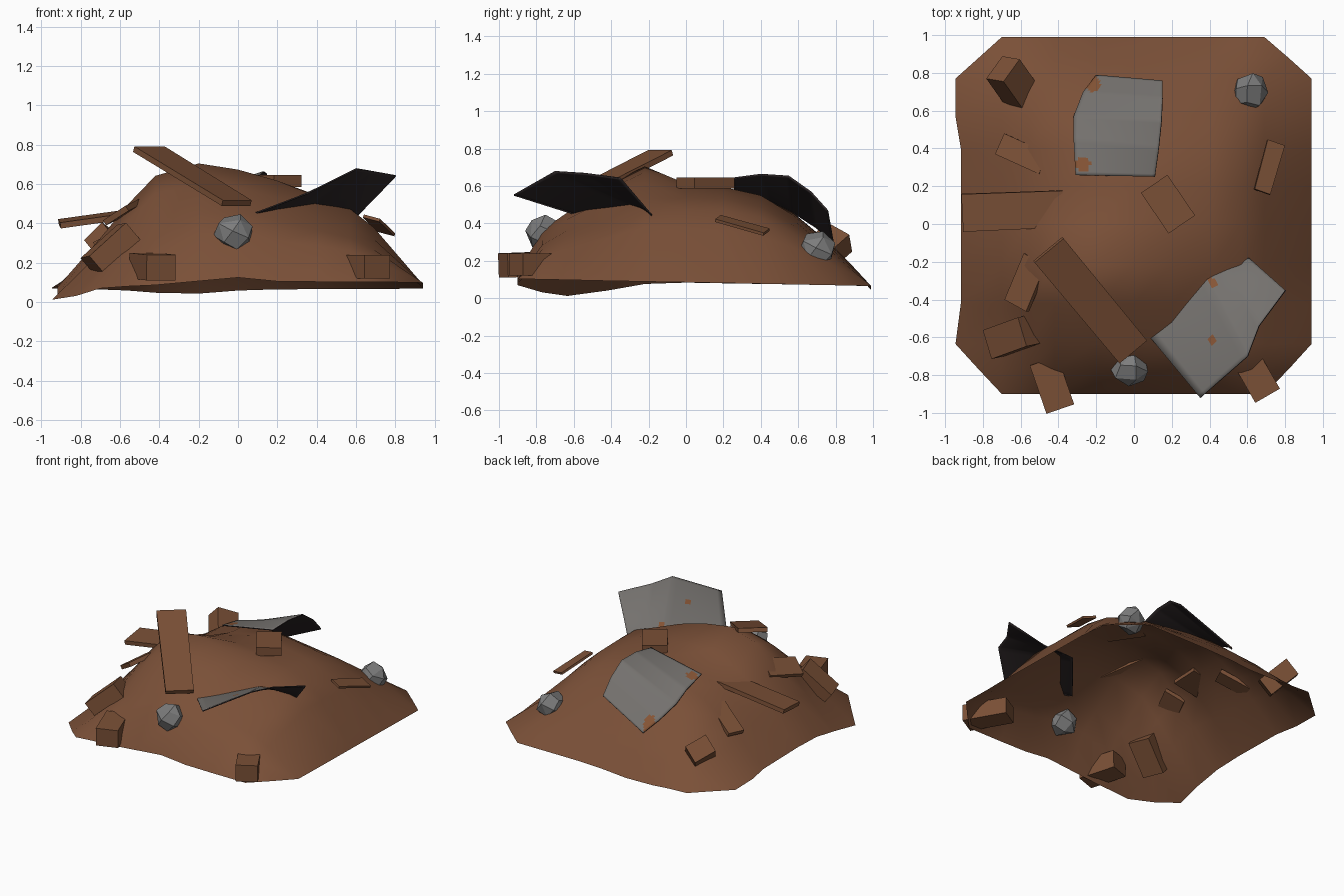
import bpy, bmesh
from math import exp, sin, cos, sqrt
from mathutils import Vector

cube = bpy.data.objects.get("Cube")
if cube:
    bpy.data.objects.remove(cube)


def material(name, color):
    m = bpy.data.materials.new(name)
    m.use_nodes = True
    m.diffuse_color = (*color, 1)
    m.node_tree.nodes["Principled BSDF"].inputs["Base Color"].default_value = (*color, 1)
    return m


dirt = material("dirt brown", (0.195, 0.08, 0.039))
wood = material("wood brown", (0.195, 0.08, 0.037))
stone = material("stone grey", (0.205, 0.205, 0.205))
metal = material("sheet grey", (0.175, 0.165, 0.155))
rust = material("rust orange", (0.24, 0.09, 0.036))
underside = material("sheet underside", (0.031, 0.023, 0.024))


def add(name, bm, *mats):
    me = bpy.data.meshes.new(name)
    bm.to_mesh(me)
    bm.free()
    for m in mats:
        me.materials.append(m)
    ob = bpy.data.objects.new(name, me)
    bpy.context.collection.objects.link(ob)
    return ob


def profile(points, t):
    for (a, p), (b, q) in zip(points, points[1:]):
        if t <= b:
            return p + (q - p) * max(0, (t - a) / (b - a))
    return points[-1][1]


# Mound: two crossed slope profiles over an uneven rim, with hollows and bumps
ACROSS = [(-.94, 0), (-.7, .48), (-.55, .76), (-.42, .95), (-.2, 1.03), (0, .98),
          (.2, .92), (.4, .87), (.6, .74), (.7, .56), (.94, 0)]
ALONG = [(-.9, 0), (-.77, .44), (-.6, .67), (-.4, .87), (-.22, 1), (0, .93),
         (.2, .92), (.4, .85), (.57, .69), (.77, .44), (.88, .27), (.99, 0)]
# x, y, depth (negative for a bump), spread
HOLLOWS = [(-.85, -.63, .095, .09), (-.28, 1, .025, .06), (-.38, .2, .13, .07),
           (.46, -.36, .09, .05), (-.45, -.72, .06, .02),
           (-.02, -.78, -.045, .02), (.12, -.56, -.035, .02)]


def ground(x, y):
    z = .085 - .02 * y
    z += .6 * (profile(ACROSS, x) * profile(ALONG, y)) ** 1.2
    for hx, hy, depth, spread in HOLLOWS:
        z -= depth * exp(-((x - hx) ** 2 + (y - hy) ** 2) / spread)
    return max(z, 0)


xs = [-.945, -.7, -.56, -.42, -.2, 0, .2, .42, .57, .69, .94]
ys = [-.9, -.77, -.635, -.42, -.22, 0, .2, .4, .57, .77, .88, .99]
bm = bmesh.new()
grid = {}
last_x, last_y = len(xs) - 1, len(ys) - 1
for i, x in enumerate(xs):
    for j, y in enumerate(ys):
        # pull the outer columns in at the corners to chamfer the outline
        px = x
        if i in (0, last_x):
            if j in (1, last_y - 1):
                px = x * .87
            elif 3 <= j <= 7 and x < 0:
                px = x * .97
        grid[i, j] = bm.verts.new((px, y, ground(x, y)))
for i in range(last_x):
    for j in range(last_y):
        ring = [(i, j), (i + 1, j), (i + 1, j + 1), (i, j + 1)]
        keep = [k for k in ring if not (k[0] in (0, last_x) and k[1] in (0, last_y))]
        bm.faces.new([grid[k] for k in keep]).smooth = True
bmesh.ops.delete(bm, geom=[v for v in bm.verts if not v.link_faces], context='VERTS')
add("dirt_mound", bm, dirt)


# Planks and bricks: boxes given by centre, size, length direction and up vector
def box(name, centre, size, along, up=(0, 0, 1), taper=1):
    x = Vector(along).normalized()
    y = Vector(up).cross(x).normalized()
    z = x.cross(y)
    bm = bmesh.new()
    bmesh.ops.create_cube(bm, size=1)
    for v in bm.verts:
        k = taper if v.co.x > 0 else 1
        v.co = Vector(centre) + x * v.co.x * size[0] + y * v.co.y * size[1] * k + z * v.co.z * size[2]
    add(name, bm, wood)


box("long_plank", (-.23, -.405, .64), (.75, .2, .03), (.44, -.53, -.27), taper=.95)
box("left_plank", (-.64, .07, .435), (.54, .2, .03), (.5, .02, .07), (0, -.09, 1), .97)
box("right_plank", (.715, .3, .39), (.28, .09, .016), (.07, .25, -.07), (.3, .1, 1), 1.1)
box("buried_plank", (-.59, .37, ground(-.59, .37)), (.28, .12, .03), (.22, -.1, .11), (-.6, .25, .8))
box("sloped_plank", (-.57, -.31, .465), (.27, .15, .03), (.1, .24, .05), (-.55, 0, .85))

box("top_brick", (.18, .105, .615), (.26, .17, .06), (.15, -.22, 0))
box("front_left_brick", (-.435, -.85, .18), (.27, .155, .13), (.09, -.26, -.01))
box("front_right_brick", (.63, -.775, .18), (.31, .15, .12), (.15, -.26, 0))
box("side_brick", (-.64, -.595, .26), (.26, .16, .14), (.22, .08, .2), (-.5, -.1, .7))
box("back_brick", (-.64, .745, .26), (.23, .16, .13), (-.12, .17, .15), (.6, -.1, .6))


# Rocks: convex hulls of points spread around a ball
def rock(name, centre, radius, phase):
    bm = bmesh.new()
    count = 17
    for i in range(count):
        z = 1 - 2 * (i + .5) / count
        r = sqrt(1 - z * z)
        a = 2.4 * i + phase
        d = Vector((r * cos(a), r * sin(a), z)) * (1 + .06 * sin(5 * i + phase))
        bm.verts.new(Vector(centre) + d * radius)
    bmesh.ops.convex_hull(bm, input=bm.verts)
    bmesh.ops.dissolve_limit(bm, angle_limit=.25, verts=bm.verts, edges=bm.edges)
    bmesh.ops.recalc_face_normals(bm, faces=bm.faces)
    add(name, bm, stone)


rock("front_rock", (-.02, -.765, .35), .1, .4)
rock("back_rock", (.615, .7, .258), .1, 2)


# Bent metal sheets: strips between two edges, with rust patches
def sheet(name, low, high, spots, steps=10, across=24):
    rows = []
    bm = bmesh.new()
    for s in range(steps * (len(low) - 1) + 1):
        k = min(s // steps, len(low) - 2)
        t = s / steps - k
        a = Vector(low[k]).lerp(Vector(low[k + 1]), t)
        b = Vector(high[k]).lerp(Vector(high[k + 1]), t)
        rows.append([bm.verts.new(a.lerp(b, c / across)) for c in range(across + 1)])
    for r, q in zip(rows, rows[1:]):
        for c in range(across):
            f = bm.faces.new((r[c], r[c + 1], q[c + 1], q[c]))
            f.smooth = True
            mid = f.calc_center_median()
            f.material_index = int(any((mid.xy - Vector(s[:2])).length < s[2] for s in spots))
    bm.normal_update()
    if sum(f.normal.z for f in bm.faces) < 0:
        bmesh.ops.reverse_faces(bm, faces=bm.faces)
    ob = add(name, bm, metal, rust, underside)
    mod = ob.modifiers.new("thickness", 'SOLIDIFY')
    mod.thickness = .008
    mod.offset = -1
    mod.material_offset = 2
    mod.material_offset_rim = 2


sheet("front_metal_sheet",
      [(.06, -.57, .445), (.35, -.22, .475), (.48, -.2, .465), (.61, -.18, .445)],
      [(.35, -.92, .555), (.6, -.7, .68), (.66, -.54, .67), (.8, -.35, .645)],
      [(.41, -.31, .03), (.425, -.61, .018)])
sheet("back_metal_sheet",
      [(-.31, .26, .565), (-.32, .45, .525), (-.32, .57, .465), (-.27, .7, .38), (-.2, .79, .3)],
      [(.11, .25, .645), (.13, .4, .665), (.145, .55, .655), (.15, .67, .57), (.15, .76, .47)],
      [(-.22, .74, .04), (-.27, .32, .04)])
